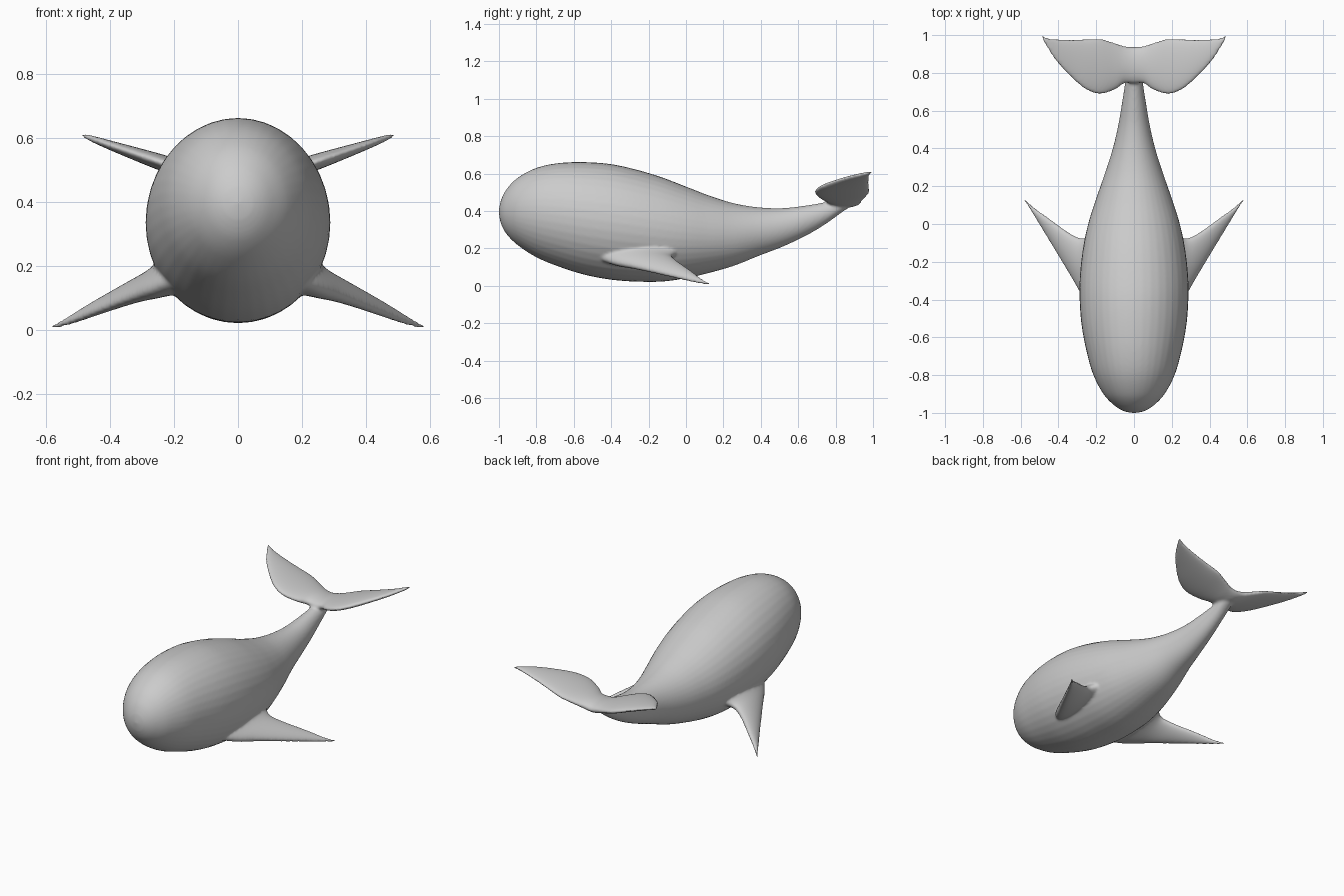
import bpy, bmesh, math
from mathutils import Vector

if "Cube" in bpy.data.objects:
    bpy.data.objects.remove(bpy.data.objects["Cube"])

bm = bmesh.new()


def smooth_rows(rows, steps=6):
    """Catmull-Rom interpolation through rows of numbers."""
    out = []
    n = len(rows)
    for i in range(n - 1):
        a, b, c, d = rows[max(i - 1, 0)], rows[i], rows[i + 1], rows[min(i + 2, n - 1)]
        for k in range(steps):
            t = k / steps
            out.append([0.5 * (2 * q + (r - p) * t + (2 * p - 5 * q + 4 * r - s) * t * t
                               + (3 * q - p - 3 * r + s) * t ** 3)
                        for p, q, r, s in zip(a, b, c, d)])
    out.append(list(rows[-1]))
    return out


def loft(rings, sides=40):
    """Closed skin over elliptical rings given as (centre, axis, axis)."""
    loops = []
    for c, u, v in rings:
        loops.append([bm.verts.new(c + u * math.cos(2 * math.pi * k / sides)
                                   + v * math.sin(2 * math.pi * k / sides)) for k in range(sides)])
    faces = [bm.faces.new(loops[0]), bm.faces.new(loops[-1])]
    for a, b in zip(loops, loops[1:]):
        for k in range(sides):
            j = (k + 1) % sides
            faces.append(bm.faces.new((a[k], a[j], b[j], b[k])))
    bmesh.ops.recalc_face_normals(bm, faces=faces)


# Body: y, top z, bottom z, half width
body = [(-1.0, .405, .385, .01), (-.99, .455, .335, .055), (-.96, .515, .277, .105),
        (-.9, .577, .217, .162), (-.8, .63, .152, .215), (-.68, .656, .102, .25),
        (-.54, .661, .058, .277), (-.4, .65, .032, .288), (-.27, .622, .022, .286),
        (-.13, .58, .022, .27), (0, .53, .04, .243), (.13, .48, .07, .202),
        (.26, .44, .108, .157), (.39, .419, .16, .115), (.52, .415, .21, .084),
        (.65, .43, .272, .062), (.75, .447, .332, .047), (.83, .462, .39, .04),
        (.89, .47, .43, .03), (.92, .463, .447, .012)]
loft([(Vector((0, y, (t + b) / 2)), Vector((w, 0, 0)), Vector((0, 0, (t - b) / 2)))
      for y, t, b, w in smooth_rows(body)])

# Flukes: x, leading y, trailing y, z, half thickness
fluke = [(0, .745, .937, .452, .036), (.05, .745, .942, .46, .032), (.1, .712, .958, .475, .028),
         (.18, .687, .981, .502, .026), (.26, .715, .978, .529, .023), (.34, .785, .977, .556, .018),
         (.41, .86, .979, .58, .013), (.46, .935, .987, .598, .009), (.49, .988, 1.0, .609, .005)]
fluke = [(-r[0],) + r[1:] for r in fluke[:0:-1]] + fluke
loft([(Vector((x, (le + te) / 2, z)), Vector((0, (te - le) / 2, 0)),
       Vector((-.33 * th * max(-1, min(1, x / .1)), 0, th)))
      for x, le, te, z, th in smooth_rows(fluke)])

# Flippers: x, leading y, leading z, trailing y, trailing z, half thickness
flipper = [(.16, -.50, .16, .0, .20, .07), (.22, -.45, .145, -.045, .18, .056),
           (.27, -.385, .123, -.075, .158, .043), (.32, -.3, .105, -.06, .138, .034),
           (.38, -.2, .082, -.022, .11, .027), (.45, -.085, .054, .03, .075, .02),
           (.52, .03, .026, .08, .037, .013), (.57, .11, .01, .123, .012, .008),
           (.588, .133, .004, .139, .005, .005)]
for side in (1, -1):
    rings = []
    for x, ly, lz, ty, tz, th in smooth_rows(flipper):
        le, te = Vector((side * x, ly, lz)), Vector((side * x, ty, tz))
        rings.append(((le + te) / 2, (te - le) / 2, Vector((side * .4 * th, 0, th * .92))))
    loft(rings)

mesh = bpy.data.meshes.new("whale_body")
bm.to_mesh(mesh)
bm.free()
whale = bpy.data.objects.new("whale_body", mesh)
bpy.context.collection.objects.link(whale)

# Fuse the limbs into one skin and soften the joints
remesh = whale.modifiers.new("fuse", 'REMESH')
remesh.mode = 'VOXEL'
remesh.voxel_size = 0.008
remesh.use_smooth_shade = True
soften = whale.modifiers.new("soften", 'SMOOTH')
soften.factor = 0.5
soften.iterations = 6
